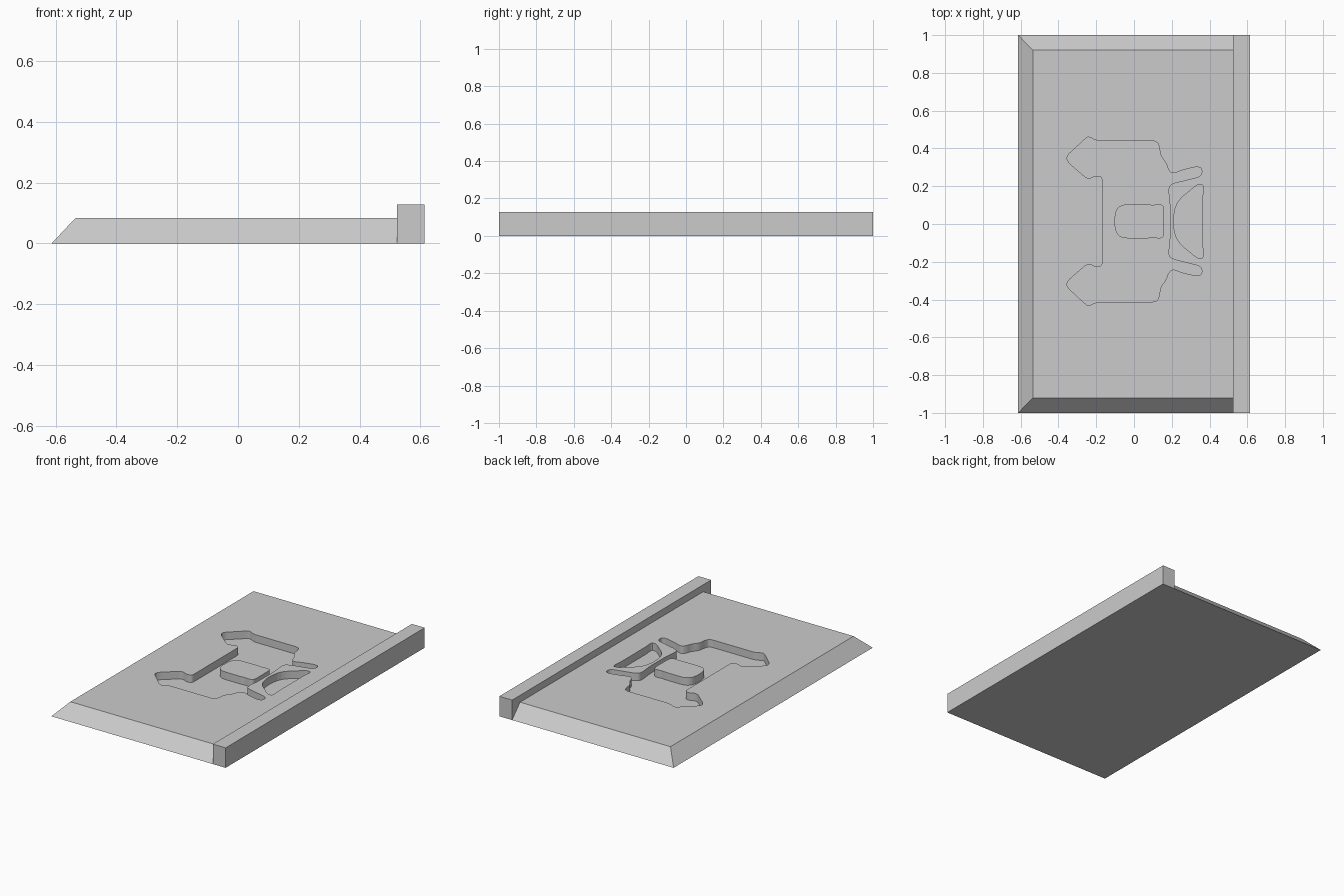
import bpy, bmesh
from mathutils import Vector

cube = bpy.data.objects.get("Cube")
if cube:
    bpy.data.objects.remove(cube, do_unlink=True)

TOP, FLOOR, MID_Y = 0.083, 0.035, 0.014

grey = bpy.data.materials.new("plain grey")
grey.use_nodes = True
grey.diffuse_color = (0.6, 0.6, 0.6, 1)
grey.node_tree.nodes["Principled BSDF"].inputs["Base Color"].default_value = (0.6, 0.6, 0.6, 1)


def finish(name, bm):
    bmesh.ops.recalc_face_normals(bm, faces=bm.faces)
    mesh = bpy.data.meshes.new(name)
    bm.to_mesh(mesh)
    bm.free()
    mesh.materials.append(grey)
    obj = bpy.data.objects.new(name, mesh)
    bpy.context.collection.objects.link(obj)
    return obj


def prism(name, outline, low, high):
    """Extrude a flat outline between two heights."""
    bm = bmesh.new()
    face = bm.faces.new([bm.verts.new((p.x, p.y, low)) for p in outline])
    moved = bmesh.ops.extrude_face_region(bm, geom=[face])["geom"]
    bmesh.ops.translate(bm, vec=(0, 0, high - low),
                        verts=[v for v in moved if isinstance(v, bmesh.types.BMVert)])
    return finish(name, bm)


def rounded(points, radius=0.015):
    """Cut the corners of a closed outline twice."""
    for limit in (radius, radius / 3):
        cut = []
        for a, b in zip(points, points[1:] + points[:1]):
            step = (b - a).normalized() * min(limit, (b - a).length * 0.27)
            cut += [a + step, b - step]
        points = cut
    return points


def mirrored(half):
    """Close a half outline by mirroring it across the middle line."""
    points = [Vector(p) for p in half]
    other = [Vector((p.x, -p.y)) for p in reversed(points)]
    return [p + Vector((0, MID_Y)) for p in points + other]


# Plate with three sloping edges and one upright edge
bm = bmesh.new()
left, inner, right = -0.613, -0.535, 0.523
low = [bm.verts.new((x, y, 0)) for x, y in
       ((left, -1), (right, -1), (right, 1), (left, 1))]
high = [bm.verts.new((x, y, TOP)) for x, y in
        ((inner, -0.92), (right, -0.92), (right, 0.92), (inner, 0.92))]
bm.faces.new(low)
bm.faces.new(high)
for i in range(4):
    j = (i + 1) % 4
    bm.faces.new((low[i], low[j], high[j], high[i]))
plate = finish("base_plate", bm)

# Raised bar along the upright edge
bar = [Vector(p) for p in ((right, -1), (0.613, -1), (0.613, 1), (right, 1))]
prism("edge_bar", bar, 0, 0.127)

# Outlines of the sunken areas
body_half = [(-0.167, 0.2), (-0.167, 0.235), (-0.2, 0.245), (-0.243, 0.222),
             (-0.352, 0.316), (-0.357, 0.345), (-0.255, 0.44), (-0.238, 0.449),
             (-0.2, 0.426), (0.12, 0.426), (0.135, 0.395), (0.138, 0.35),
             (0.17, 0.31), (0.18, 0.275), (0.203, 0.25), (0.25, 0.27),
             (0.34, 0.291), (0.362, 0.275), (0.355, 0.238), (0.2, 0.2),
             (0.182, 0.18), (0.184, 0.14), (0.191, 0.08)]
crescent_half = [(0.21, 0.03), (0.222, 0.085), (0.25, 0.125), (0.29, 0.157),
                 (0.325, 0.187), (0.345, 0.197), (0.37, 0.192), (0.363, 0.14)]

# Cut the sunken areas into the plate
for name, half in (("body_cutter", body_half), ("crescent_cutter", crescent_half)):
    cutter = prism(name, rounded(mirrored(half)), FLOOR, 0.2)
    cutter.hide_render = True
    mod = plate.modifiers.new(name, "BOOLEAN")
    mod.operation, mod.solver, mod.object = "DIFFERENCE", "EXACT", cutter
    bpy.context.view_layer.objects.active = plate
    bpy.ops.object.modifier_apply(modifier=name)
    bpy.data.objects.remove(cutter, do_unlink=True)

# Island standing in the larger sunken area
island_half = [(-0.103, 0.03), (-0.093, 0.065), (-0.07, 0.085), (-0.04, 0.09),
               (0.08, 0.09), (0.1, 0.086), (0.12, 0.09), (0.15, 0.09),
               (0.16, 0.07)]
prism("centre_island", rounded(mirrored(island_half), 0.012), FLOOR, TOP)
